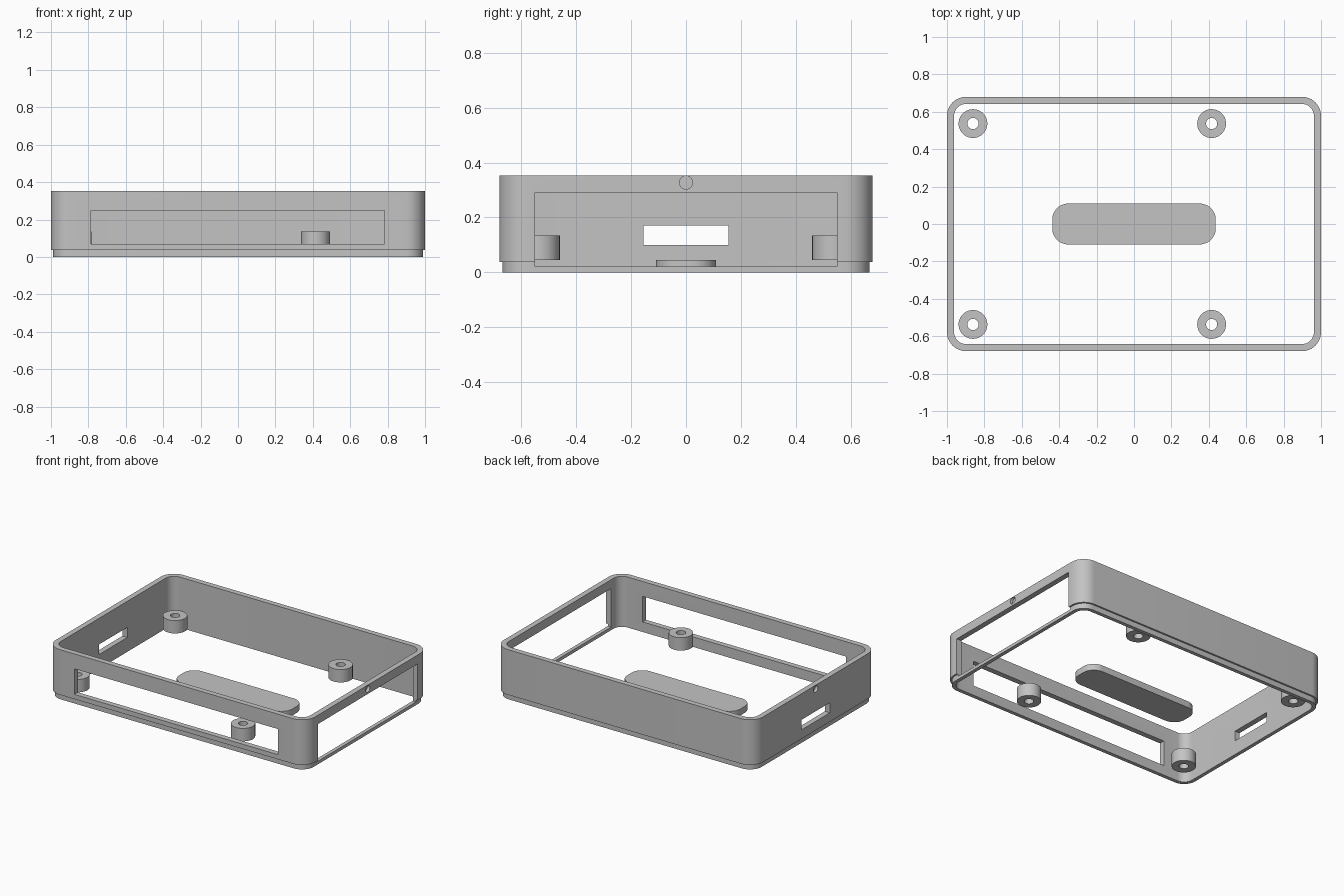
import bpy, bmesh, math

cube = bpy.data.objects.get("Cube")
if cube:
    bpy.data.objects.remove(cube, do_unlink=True)

grey = bpy.data.materials.new("grey plastic")
grey.use_nodes = True
colour = (0.55, 0.55, 0.55, 1)
grey.diffuse_color = colour
grey.node_tree.nodes["Principled BSDF"].inputs["Base Color"].default_value = colour


def make_object(name, bm):
    bmesh.ops.recalc_face_normals(bm, faces=bm.faces)
    mesh = bpy.data.meshes.new(name)
    bm.to_mesh(mesh)
    bm.free()
    mesh.materials.append(grey)
    obj = bpy.data.objects.new(name, mesh)
    bpy.context.collection.objects.link(obj)
    return obj


def rounded_loop(bm, hx, hy, r, z, steps=12):
    """Rounded rectangle of vertices at height z."""
    verts = []
    for q, (sx, sy) in enumerate([(1, 1), (-1, 1), (-1, -1), (1, -1)]):
        for i in range(steps + 1):
            a = math.pi / 2 * (q + i / steps)
            verts.append(bm.verts.new((sx * (hx - r) + r * math.cos(a),
                                       sy * (hy - r) + r * math.sin(a), z)))
    return verts


def circle_loop(bm, x, y, r, z, n=40):
    return [bm.verts.new((x + r * math.cos(math.tau * i / n),
                          y + r * math.sin(math.tau * i / n), z)) for i in range(n)]


def bridge(bm, a, b):
    for i in range(len(a)):
        j = (i + 1) % len(a)
        bm.faces.new((a[i], a[j], b[j], b[i]))


def ring_solid(name, loops, bm):
    """Closed solid whose cross-section passes through the loops in turn."""
    for a, b in zip(loops, loops[1:] + loops[:1]):
        bridge(bm, a, b)
    return make_object(name, bm)


def box_cutter(name, x, y, z):
    bm = bmesh.new()
    bmesh.ops.create_cube(bm, size=1)
    for v in bm.verts:
        for k, (lo, hi) in enumerate((x, y, z)):
            v.co[k] = lo if v.co[k] < 0 else hi
    return make_object(name, bm)


def dimple_cutter(name, side):
    bm = bmesh.new()
    ends = []
    for x in (0.98, 1.02):
        loop = circle_loop(bm, 0, 0, 0.024, 0, 24)
        for v in loop:
            v.co = (side * x, v.co.x, 0.327 + v.co.y)
        bm.faces.new(loop)
        ends.append(loop)
    bridge(bm, *ends)
    return make_object(name, bm)


def smooth(obj):
    bpy.ops.object.select_all(action="DESELECT")
    obj.select_set(True)
    bpy.context.view_layer.objects.active = obj
    bpy.ops.object.shade_smooth_by_angle(angle=math.radians(30))


# Wall frame with a narrower foot around the bottom
bm = bmesh.new()
frame = ring_solid("wall_frame", [
    rounded_loop(bm, 0.988, 0.668, 0.09, 0),
    rounded_loop(bm, 0.988, 0.668, 0.09, 0.037),
    rounded_loop(bm, 1.0, 0.68, 0.102, 0.037),
    rounded_loop(bm, 1.0, 0.68, 0.102, 0.352),
    rounded_loop(bm, 0.962, 0.642, 0.064, 0.352),
    rounded_loop(bm, 0.962, 0.642, 0.064, 0),
], bm)

# Windows, slot and side dimples
cutters = [
    box_cutter("front_window_cutter", (-0.785, 0.783), (-0.8, -0.6), (0.07, 0.248)),
    box_cutter("left_window_cutter", (0.9, 1.1), (-0.55, 0.55), (0.022, 0.29)),
    box_cutter("right_slot_cutter", (-1.1, -0.9), (-0.155, 0.155), (0.1, 0.17)),
    dimple_cutter("left_dimple_cutter", 1),
    dimple_cutter("right_dimple_cutter", -1),
]
bpy.context.view_layer.objects.active = frame
for cutter in cutters:
    mod = frame.modifiers.new(cutter.name, "BOOLEAN")
    mod.operation = "DIFFERENCE"
    mod.solver = "EXACT"
    mod.object = cutter
    bpy.ops.object.modifier_apply(modifier=mod.name)
for cutter in cutters:
    bpy.data.objects.remove(cutter, do_unlink=True)
smooth(frame)

# Floor pad in the middle
bm = bmesh.new()
low = rounded_loop(bm, 0.437, 0.109, 0.085, 0)
high = rounded_loop(bm, 0.437, 0.109, 0.085, 0.045)
bridge(bm, low, high)
bm.faces.new(low)
bm.faces.new(high)
smooth(make_object("floor_pad", bm))

# Screw standoffs
for end, x in (("right", -0.861), ("left", 0.415)):
    for side, y in (("front", -0.537), ("back", 0.537)):
        bm = bmesh.new()
        loops = [circle_loop(bm, x, y, r, z) for r, z in
                 ((0.077, 0.045), (0.077, 0.135), (0.03, 0.135), (0.03, 0.045))]
        smooth(ring_solid(f"{side}_{end}_standoff", loops, bm))
